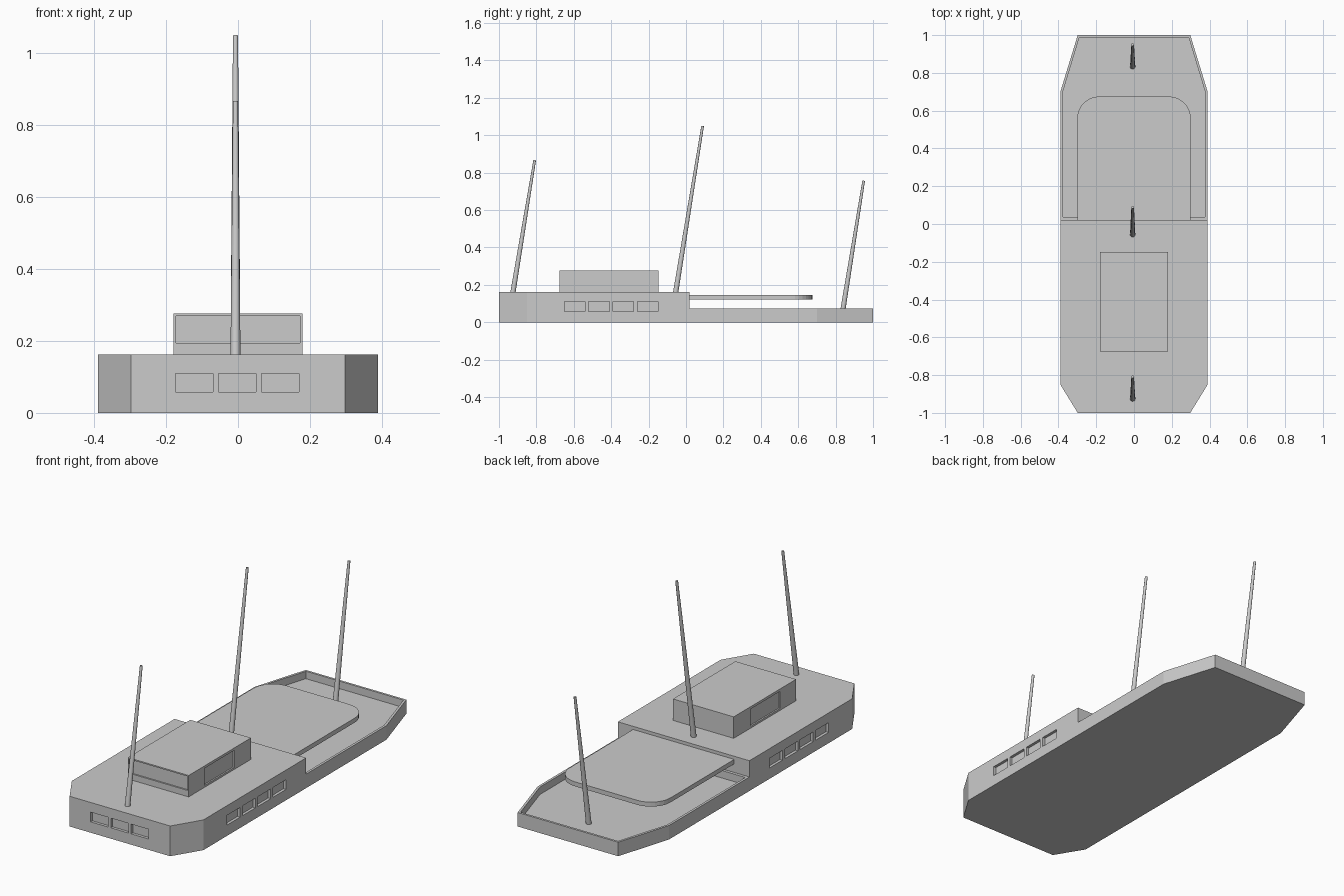
import bpy, bmesh, math
from mathutils import Vector, Matrix

if "Cube" in bpy.data.objects:
    bpy.data.objects.remove(bpy.data.objects["Cube"])


def make_object(name, bm):
    bmesh.ops.recalc_face_normals(bm, faces=bm.faces)
    mesh = bpy.data.meshes.new(name)
    bm.to_mesh(mesh)
    bm.free()
    obj = bpy.data.objects.new(name, mesh)
    bpy.context.collection.objects.link(obj)
    return obj


def extrude(name, points, direction):
    """Closed solid from a list of 3D points swept along a direction."""
    bm = bmesh.new()
    face = bm.faces.new([bm.verts.new(p) for p in points])
    out = bmesh.ops.extrude_face_region(bm, geom=[face])
    moved = [g for g in out["geom"] if isinstance(g, bmesh.types.BMVert)]
    bmesh.ops.translate(bm, verts=moved, vec=direction)
    if face.is_valid and not any(len(e.link_faces) == 2 for e in face.edges):
        face.normal_flip()
    # make sure the starting cap is still there
    bmesh.ops.holes_fill(bm, edges=[e for e in bm.edges if e.is_boundary])
    return make_object(name, bm)


def prism(name, half_outline, z0, z1):
    """Vertical prism; half outline (x > 0) is mirrored across x."""
    outline = half_outline + [(-x, y) for x, y in reversed(half_outline)]
    return extrude(name, [(x, y, z0) for x, y in outline], (0, 0, z1 - z0))


def boxes(name, spans):
    """Several boxes given as ((x0, x1), (y0, y1), (z0, z1))."""
    bm = bmesh.new()
    for span in spans:
        size = [b - a for a, b in span]
        mid = Vector([(a + b) / 2 for a, b in span])
        bmesh.ops.create_cube(bm, size=1, matrix=Matrix.Translation(mid) @ Matrix.Diagonal((*size, 1)))
    return make_object(name, bm)


def boolean(obj, cutter, operation="DIFFERENCE"):
    mod = obj.modifiers.new("cut", "BOOLEAN")
    mod.operation, mod.solver, mod.object = operation, "EXACT", cutter
    bpy.context.view_layer.objects.active = obj
    bpy.ops.object.modifier_apply(modifier=mod.name)
    bpy.data.objects.remove(cutter)


# Hull: stepped side profile trimmed by the plan outline
profile = [(-1.1, 0), (1.1, 0), (1.1, 0.075), (0.02, 0.075), (0.02, 0.162), (-1.1, 0.162)]
hull = extrude("hull", [(-0.5, y, z) for y, z in profile], (1, 0, 0))
plan = [(0.298, -1), (0.39, -0.85), (0.39, 0.7), (0.298, 1)]
boolean(hull, prism("plan_trim", plan, -0.1, 0.5), "INTERSECT")

# Sunken aft deck inside a thin rim
well = [(0.377, 0.036), (0.377, 0.698), (0.289, 0.988)]
boolean(hull, prism("well_cutter", well, 0.035, 0.11))

# Recessed hull windows: three at the bow, four on each side
cuts = []
for i in range(3):
    x = -0.122 + 0.12 * i
    cuts.append(((x - 0.052, x + 0.052), (-1.1, -0.985), (0.058, 0.11)))
for i in range(4):
    y = -0.595 + 0.13 * i
    for side in (-1, 1):
        xs = sorted((side * 0.375, side * 0.5))
        cuts.append((xs, (y - 0.055, y + 0.055), (0.058, 0.11)))
boolean(hull, boxes("hull_window_cutter", cuts))

# Upper cabin with recessed front and side windows
cabin = boxes("upper_cabin", [((-0.18, 0.18), (-0.675, -0.147), (0.16, 0.277))])
cuts = [((-0.173, 0.173), (-0.75, -0.667), (0.195, 0.27))]
for side in (-1, 1):
    cuts.append((sorted((side * 0.172, side * 0.25)), (-0.54, -0.288), (0.172, 0.264)))
boolean(cabin, boxes("cabin_window_cutter", cuts))

# Canopy over the aft deck with rounded rear corners
r, steps = 0.115, 8
half = [(0.3, 0.02)]
for i in range(steps + 1):
    a = math.pi / 2 * i / steps
    half.append((0.3 - r + r * math.cos(a), 0.675 - r + r * math.sin(a)))
prism("canopy", half, 0.121, 0.145)

# Raked, tapered masts: base and tip as (y, z)
masts = {
    "front_mast": ((-0.926, 0.155), (-0.809, 0.867)),
    "middle_mast": ((-0.056, 0.155), (0.089, 1.05)),
    "rear_mast": ((0.833, 0.03), (0.95, 0.757)),
}
for name, (base, tip) in masts.items():
    a, b = Vector((-0.007, *base)), Vector((-0.007, *tip))
    axis = b - a
    place = Matrix.Translation((a + b) / 2) @ axis.to_track_quat("Z", "Y").to_matrix().to_4x4()
    bm = bmesh.new()
    bmesh.ops.create_cone(bm, cap_ends=True, segments=16, radius1=0.014, radius2=0.007,
                          depth=axis.length, matrix=place)
    mast = make_object(name, bm)
    bpy.ops.object.select_all(action="DESELECT")
    mast.select_set(True)
    bpy.context.view_layer.objects.active = mast
    bpy.ops.object.shade_smooth_by_angle()
